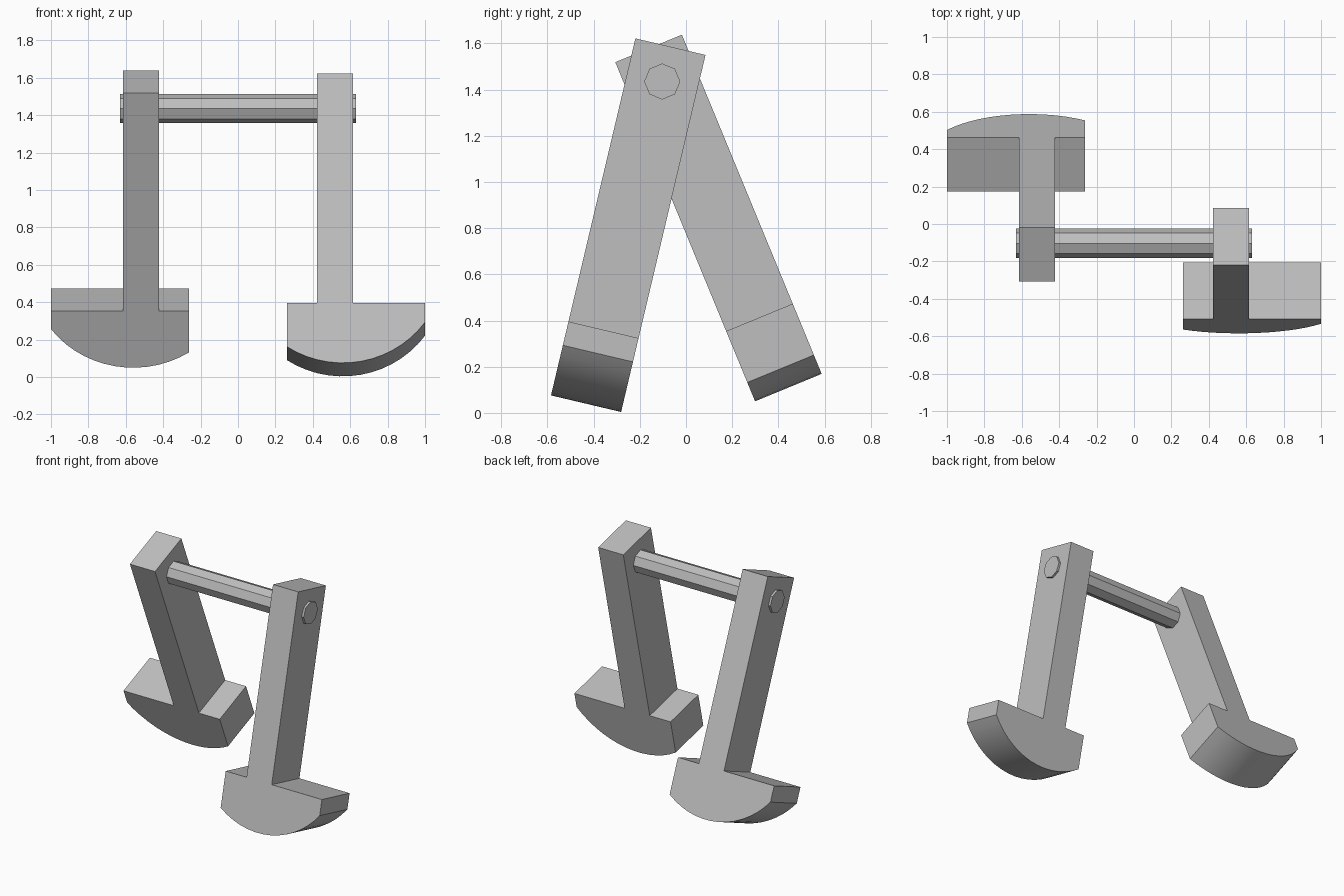
import bpy, bmesh, math
from mathutils import Matrix, Vector

cube = bpy.data.objects.get("Cube")
if cube:
    bpy.data.objects.remove(cube, do_unlink=True)

grey = bpy.data.materials.new("light grey")
grey.use_nodes = True
colour = (0.52, 0.52, 0.52, 1)
grey.diffuse_color = colour
grey.node_tree.nodes["Principled BSDF"].inputs["Base Color"].default_value = colour

PIVOT = Vector((0, -0.103, 1.435))
DEPTH = 0.312


def add_object(name, bm):
    bmesh.ops.recalc_face_normals(bm, faces=bm.faces)
    mesh = bpy.data.meshes.new(name)
    bm.to_mesh(mesh)
    bm.free()
    mesh.materials.append(grey)
    obj = bpy.data.objects.new(name, mesh)
    bpy.context.collection.objects.link(obj)
    bpy.ops.object.select_all(action="DESELECT")
    obj.select_set(True)
    bpy.context.view_layer.objects.active = obj
    bpy.ops.object.shade_smooth_by_angle(angle=math.radians(25))
    return obj


def leg_profile():
    # Post above a wide foot, heights measured from the pivot
    inner, outer, top, ankle = 0.262, 1.0, 0.155, -1.105
    points = [(outer, ankle), (0.615, ankle), (0.615, top),
              (0.422, top), (0.422, ankle), (inner, ankle)]
    # Rounded sole
    centre, radius, sole, steps = 0.56, 0.545, -1.434, 14
    start = math.asin((inner - centre) / radius)
    end = math.asin((outer - centre) / radius)
    for i in range(steps + 1):
        a = start + (end - start) * i / steps
        points.append((centre + radius * math.sin(a),
                       sole + radius * (1 - math.cos(a))))
    return points


def add_leg(name, side, tilt):
    bm = bmesh.new()
    face = bm.faces.new([bm.verts.new((side * x, -DEPTH / 2, z))
                         for x, z in leg_profile()])
    result = bmesh.ops.extrude_face_region(bm, geom=[face])
    moved = [v for v in result["geom"] if isinstance(v, bmesh.types.BMVert)]
    bmesh.ops.translate(bm, verts=moved, vec=(0, DEPTH, 0))
    bm.transform(Matrix.Translation(PIVOT)
                 @ Matrix.Rotation(math.radians(tilt), 4, "X"))
    return add_object(name, bm)


# Legs swung forward and back around the axle
add_leg("left_leg", 1, -13.3)
add_leg("right_leg", -1, 22.4)

# Eight-sided axle
bm = bmesh.new()
bmesh.ops.create_cone(bm, cap_ends=True, segments=8, radius1=0.078,
                      radius2=0.078, depth=1.26)
bm.transform(Matrix.Translation(PIVOT) @ Matrix.Rotation(math.pi / 2, 4, "Y"))
add_object("axle", bm)
